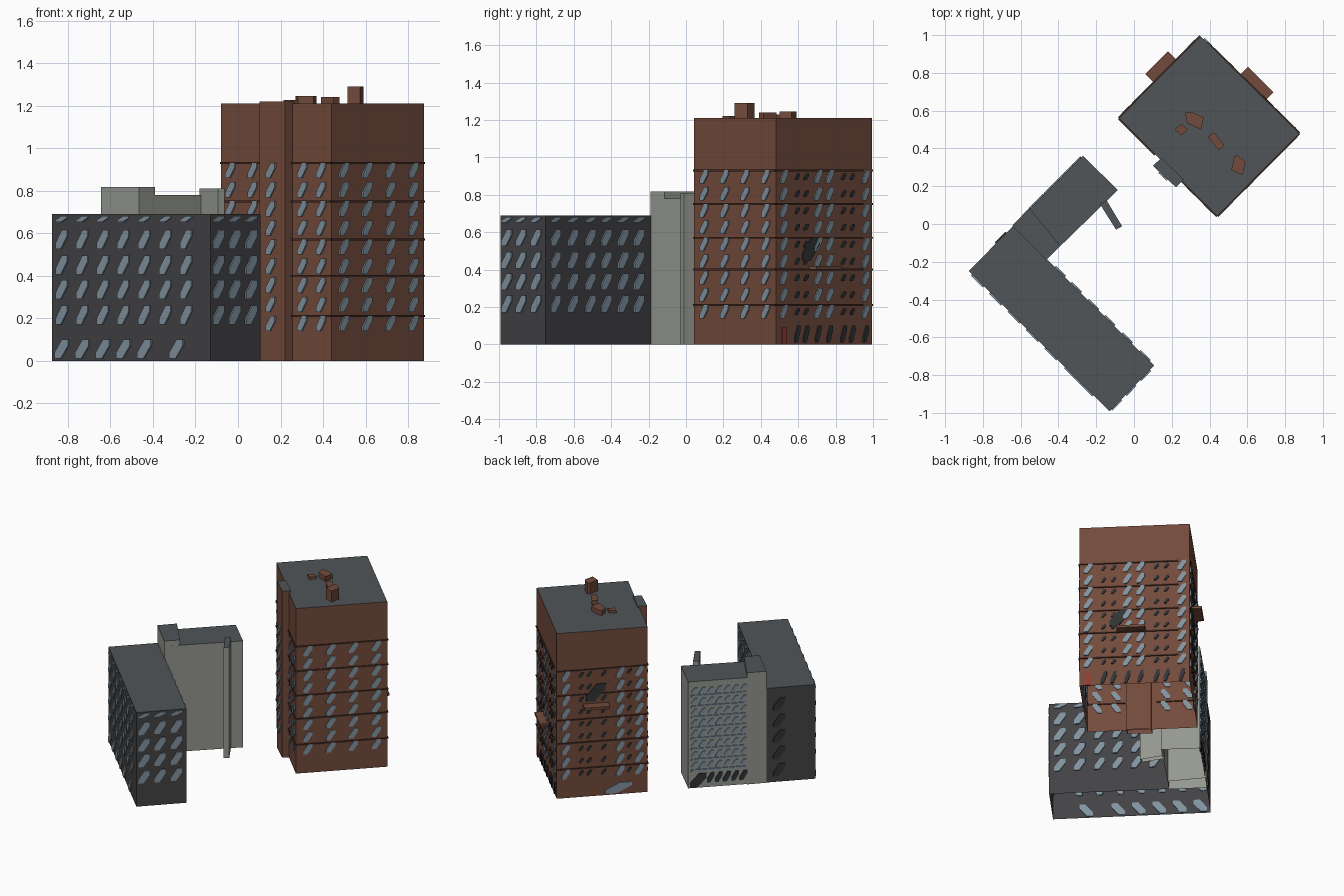
import bpy, bmesh
from mathutils import Vector

if "Cube" in bpy.data.objects:
    bpy.data.objects.remove(bpy.data.objects["Cube"])


def material(name, rgb):
    m = bpy.data.materials.new(name)
    m.diffuse_color = (*rgb, 1)
    m.use_nodes = True
    m.node_tree.nodes["Principled BSDF"].inputs["Base Color"].default_value = m.diffuse_color
    return m


BRICK = material("brick", (0.17, 0.07, 0.045))
LEDGE = material("dark_brick", (0.06, 0.025, 0.018))
SLATE = material("dark_wall", (0.055, 0.055, 0.06))
CONCRETE = material("concrete", (0.30, 0.31, 0.28))
ROOF = material("roof", (0.08, 0.09, 0.095))
GLASS = material("glass", (0.22, 0.29, 0.35))
DARK = material("dark_glass", (0.03, 0.033, 0.036))
RED = material("red", (0.3, 0.04, 0.03))


def finish(name, bm, *mats):
    me = bpy.data.meshes.new(name)
    bm.normal_update()
    bm.to_mesh(me)
    bm.free()
    for m in mats:
        me.materials.append(m)
    ob = bpy.data.objects.new(name, me)
    bpy.context.collection.objects.link(ob)


def prism(bm, base, offset, cap_start=True):
    """Extrude a polygon along an offset; the end cap takes material 1."""
    a = [bm.verts.new(p) for p in base]
    b = [bm.verts.new(Vector(p) + offset) for p in base]
    n = len(a)
    for i in range(n):
        j = (i + 1) % n
        bm.faces.new((a[i], a[j], b[j], b[i]))
    top = bm.faces.new(b)
    if cap_start:
        bm.faces.new(a[::-1])
    return top


def block(name, pts, z0, z1, wall, roof, closed=False):
    """Footprint (anticlockwise) raised to a block with a separate roof colour."""
    bm = bmesh.new()
    top = prism(bm, [(x, y, z0) for x, y in pts], Vector((0, 0, z1 - z0)), closed)
    top.material_index = 1
    finish(name, bm, wall, roof)


class Wall:
    """Vertical wall plane from p0 to p1, left to right as seen from outside."""
    def __init__(self, p0, p1):
        self.o = Vector((*p0, 0))
        d = Vector((*p1, 0)) - self.o
        self.len = d.length
        self.d = d.normalized()
        self.n = Vector((self.d.y, -self.d.x, 0))

    def shape(self, bm, frac, z, pts, out=0.008, inn=0.006):
        c = self.o + self.d * (frac * self.len) + Vector((0, 0, z)) - self.n * inn
        prism(bm, [c + self.d * u + Vector((0, 0, v)) for u, v in pts], self.n * (out + inn))

    def pane(self, bm, frac, z, w, h):
        # six-sided slanted pane
        w, h = w / 2, h / 2
        self.shape(bm, frac, z, [(-w, -h), (-w * .1, -h), (w, h * .35), (w, h), (w * .1, h), (-w, -h * .35)])

    def slab(self, bm, f0, f1, z, h, out):
        w = (f1 - f0) * self.len / 2
        self.shape(bm, (f0 + f1) / 2, z, [(-w, -h / 2), (w, -h / 2), (w, h / 2), (-w, h / 2)], out)


def panes(name, wall, cols, rows, w, h, mat=GLASS):
    bm = bmesh.new()
    for f in cols:
        for z in rows:
            wall.pane(bm, f, z, w, h)
    finish(name, bm, mat)


def slabs(name, wall, spans, zs, h, out, mat):
    bm = bmesh.new()
    for f0, f1 in spans:
        for z in zs:
            wall.slab(bm, f0, f1, z, h, out)
    finish(name, bm, mat)


# Dark long block
A, B, C, D = (-.875, -.25), (-.13, -.992), (.107, -.75), (-.64, -.01)
block("long_block", [A, B, C, D], 0, .69, SLATE, ROOF)
J = (-.46, -.185)
rows = [.215, .335, .45, .57]
for tag, wall, cols in (
        ("street", Wall(A, B), [.065, .195, .325, .455, .587, .72, .85]),
        ("end", Wall(B, C), [.15, .47, .8]),
        ("court", Wall(C, J), [.09, .255, .42, .57, .73, .88])):
    panes(tag + "_windows", wall, cols, rows, .075, .09)
    panes(tag + "_top_windows", wall, cols, [.667], .075, .03)
panes("street_ground_windows", Wall(A, B), [.065, .195, .325, .455, .587, .79], [.055], .09, .09)
panes("back_end_windows", Wall(D, A), [.27], rows + [.09], .08, .09, DARK)

# Concrete wing with its taller stair block and fin
E, F = (-.27, .36), (-.085, .18)
block("wing", [D, J, F, E], 0, .78, CONCRETE, ROOF)
block("wing_stair_block", [(-.645, -.01), (-.465, -.19), (-.39, -.115), (-.555, .085)], 0, .818, CONCRETE, ROOF)
block("wing_fin", [(-.18, .105), (-.095, -.03), (-.063, -.012), (-.145, .125)], 0, .81, CONCRETE, ROOF)
back = Wall(E, (-.55, .08))
cols = [.1 + .14 * i for i in range(7)]
rows = [.165 + .078 * i for i in range(8)]
panes("wing_windows", back, cols, rows, .042, .048)
slabs("wing_sills", back, [(.05, .98)], [z - .036 for z in rows], .014, .006, GLASS)
panes("wing_ground_windows", back, cols[2:], [.07], .05, .07, DARK)
panes("wing_door", back, [.17], [.055], .11, .10, DARK)

# Brick tower
W, S, R, N = (-.08, .56), (.44, .042), (.875, .48), (.352, .995)
block("tower", [W, S, R, N], 0, 1.21, BRICK, ROOF)
sw, se, ne, nw = Wall(W, S), Wall(S, R), Wall(R, N), Wall(N, W)
rows = [.175 + .09 * i for i in range(9)]
panes("tower_left_windows", sw, [.09, .29, .74, .91], rows, .06, .072)
panes("tower_right_windows", se, [.13, .38, .63, .88], rows, .06, .072)
panes("tower_back_windows", ne, [.08, .435, .555, .93], rows, .055, .072)
panes("tower_back_small_windows", ne, [.22, .31, .70, .79], rows, .032, .035, DARK)
panes("tower_back_ground_windows", ne, [.22, .31, .435, .555, .7, .79, .93], [.055], .04, .09, DARK)
slabs("tower_back_door", ne, [(.06, .10)], [.045], .09, .008, RED)
panes("tower_side_windows", nw, [.1, .7, .91], rows, .055, .072)
panes("tower_side_small_windows", nw, [.27, .36, .52, .8], rows, .032, .035, DARK)
panes("tower_side_door", nw, [.68], [.05], .18, .075)

# Floor ledges
lines = [.21, .40, .57, .75, .93]
for tag, wall, spans in (("left", sw, [(0, .37), (.64, 1)]), ("right", se, [(0, 1)]),
                         ("back", ne, [(0, .9)]), ("side", nw, [(0, 1)])):
    slabs(tag + "_ledges", wall, spans, lines, .009, .007, LEDGE)

# Stair shaft on the left face
P, Q = (.10, .308), (.222, .195)
block("tower_shaft", [P, Q, (.265, .235), (.145, .35)], 0, 1.22, BRICK, ROOF)
panes("shaft_windows", Wall(P, Q), [.46], rows, .06, .072)

# Canopies with the large dark panes above them
slabs("back_canopy", ne, [(.34, .60)], [.41], .018, .06, BRICK)
slabs("side_canopy", nw, [(.29, .57)], [.67], .018, .065, BRICK)
panes("back_large_pane", ne, [.36], [.51], .13, .125, DARK)
panes("side_large_pane", nw, [.43], [.76], .13, .125, DARK)

# Roof plant
block("roof_vent_small", [(.215, .50), (.25, .47), (.285, .50), (.25, .53)], 1.2, 1.228, BRICK, BRICK)
block("roof_vent_wide", [(.28, .535), (.355, .50), (.37, .565), (.31, .59), (.27, .59)], 1.2, 1.245, BRICK, BRICK)
block("roof_vent_long", [(.39, .46), (.45, .39), (.478, .415), (.425, .485)], 1.2, 1.24, BRICK, BRICK)
block("roof_tank", [(.515, .285), (.575, .26), (.59, .33), (.545, .365), (.53, .355)], 1.2, 1.29, BRICK, BRICK)
